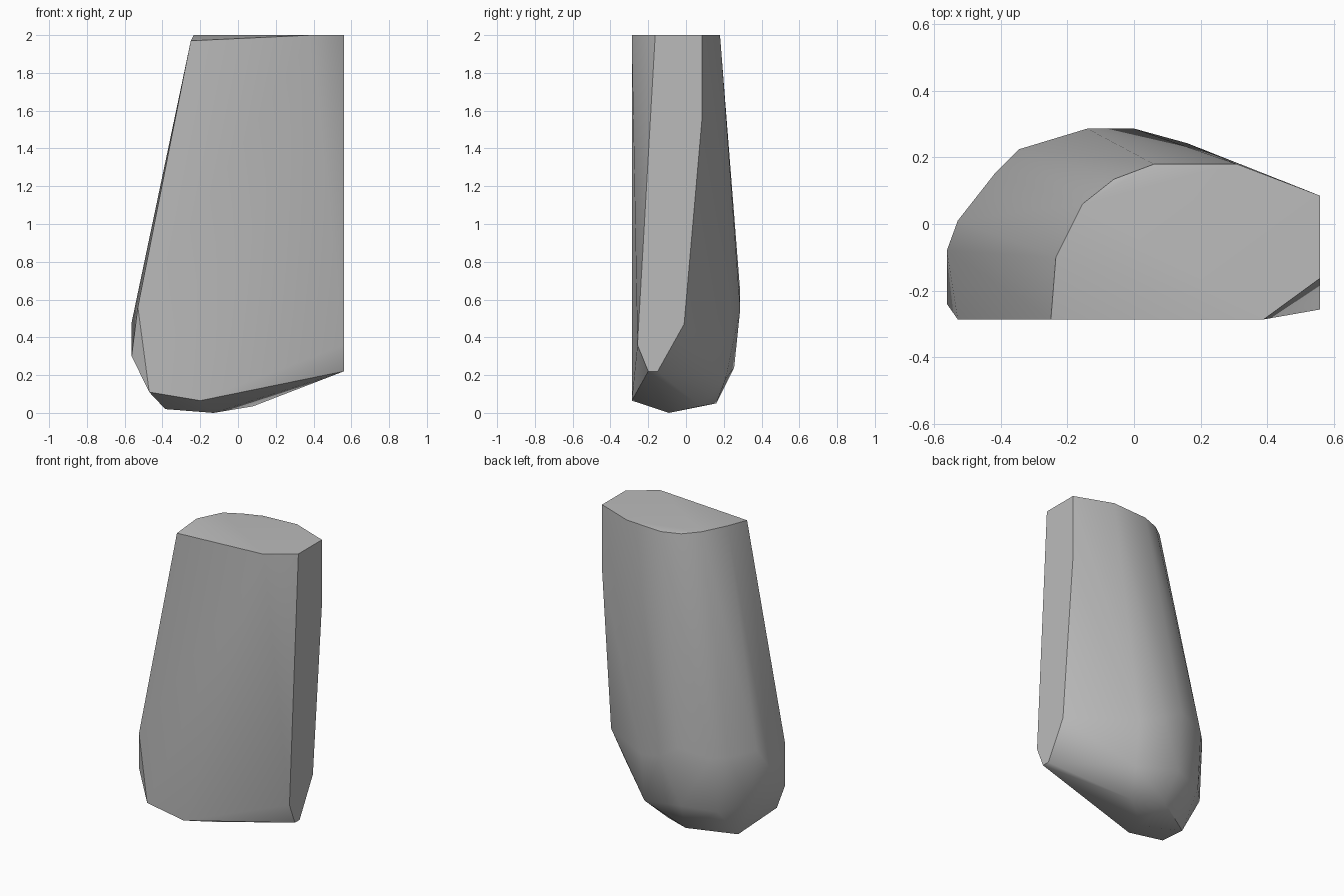
import bpy
import bmesh
import math

if "Cube" in bpy.data.objects:
    bpy.data.objects.remove(bpy.data.objects["Cube"], do_unlink=True)

grey = bpy.data.materials.new("stone_grey")
grey.use_nodes = True
colour = (0.5, 0.5, 0.5, 1)
grey.diffuse_color = colour
grey.node_tree.nodes["Principled BSDF"].inputs["Base Color"].default_value = colour

# Corner loops of the cut block, from the top down
top_loop = [(-.25, -.287, 1.97), (.39, -.287, 2), (.56, -.163, 2), (.56, .085, 2),
            (.31, .18, 2), (.06, .18, 1.99), (-.06, .135, 1.99),
            (-.155, .06, 2), (-.235, -.1, 2)]
side_wall = [(.56, .085, 1.56), (.56, -.01, .47), (.56, -.15, .22),
             (.56, -.2, .22), (.56, -.257, .36)]
belly_loop = [(-.53, -.287, .56), (-.563, -.24, .3), (-.563, -.08, .48),
              (-.53, .01, .62), (-.42, .15, .6), (-.345, .225, .6),
              (-.14, .287, .64), (0, .287, .55), (.16, .243, .5)]
lower_loop = [(-.5, .03, .26), (-.36, .18, .23), (-.14, .255, .24), (.16, .21, .18)]
foot_loop = [(-.47, -.287, .11), (-.2, -.287, .065), (.08, .075, .035),
             (-.11, .16, .05), (-.385, 0, .02), (-.13, -.09, 0)]

# Stretch a tight skin over the loops
bm = bmesh.new()
for loop in (top_loop, side_wall, belly_loop, lower_loop, foot_loop):
    for point in loop:
        bm.verts.new(point)
skin = bmesh.ops.convex_hull(bm, input=bm.verts)
loose = [v for v in bm.verts if not v.link_faces]
bmesh.ops.delete(bm, geom=loose, context='VERTS')
bmesh.ops.dissolve_limit(bm, angle_limit=math.radians(1),
                         verts=bm.verts, edges=bm.edges)
bmesh.ops.recalc_face_normals(bm, faces=bm.faces)

mesh = bpy.data.meshes.new("cut_block")
bm.to_mesh(mesh)
bm.free()
mesh.materials.append(grey)
block = bpy.data.objects.new("cut_block", mesh)
bpy.context.collection.objects.link(block)

# Soft rounded back, crisp cut edges
bpy.ops.object.select_all(action='DESELECT')
block.select_set(True)
bpy.context.view_layer.objects.active = block
bpy.ops.object.shade_smooth_by_angle(angle=math.radians(35))
